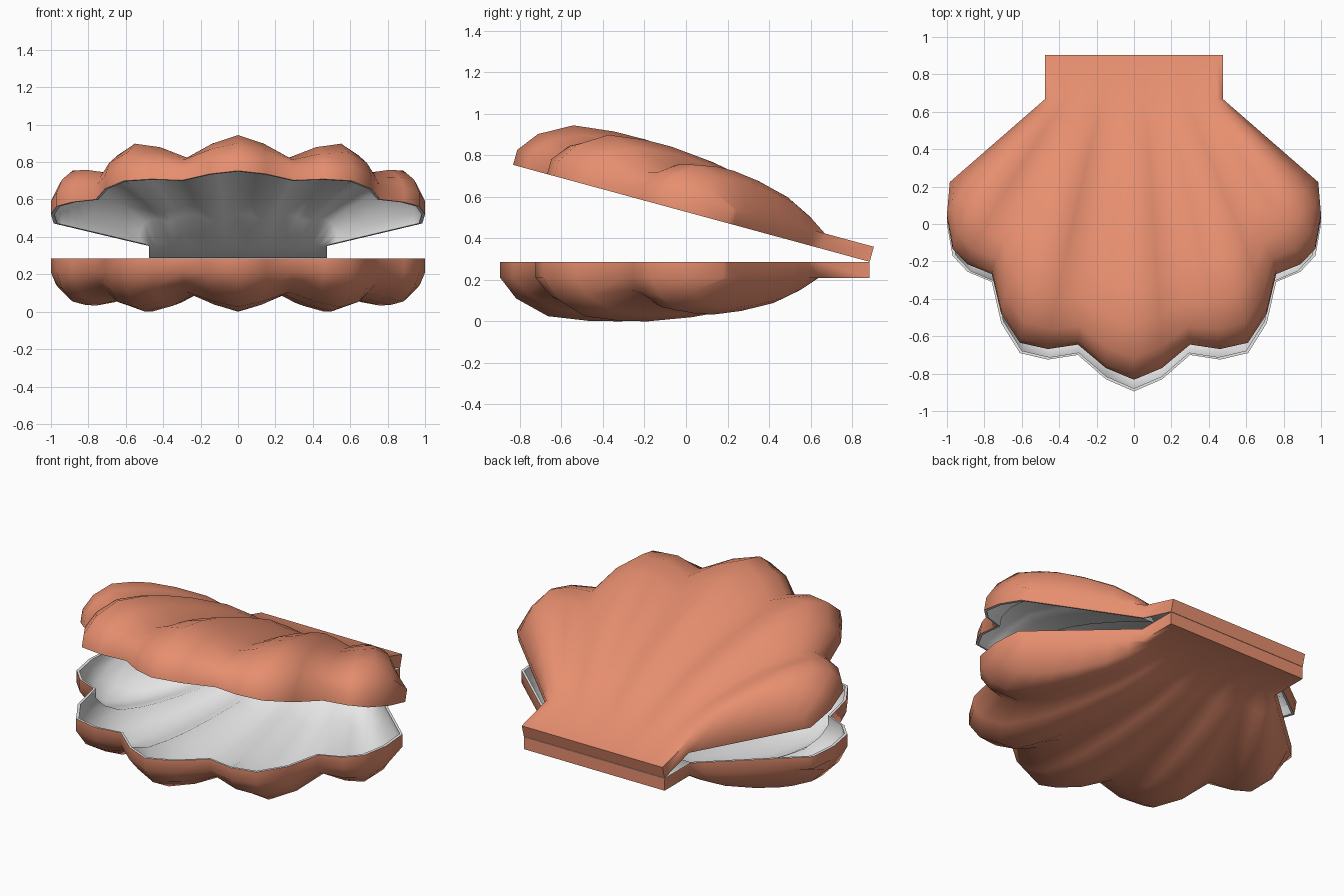
import bpy, bmesh, math

if "Cube" in bpy.data.objects:
    bpy.data.objects.remove(bpy.data.objects["Cube"])

RIM, FLOOR, HINGE_Y, BACK_Y = 0.285, 0.21, 0.64, 0.885
OPEN = math.radians(15.2)

# Half fan of ribs: rim x, rim y, hinge x, bulge amount
RIBS = [(0, -.895, 0, 1), (.15, -.83, .06, .83), (.30, -.70, .12, .57),
        (.46, -.725, .17, .85), (.61, -.69, .22, 1), (.71, -.53, .27, .85),
        (.76, -.31, .32, .60), (.89, -.255, .36, .76), (.97, -.17, .40, .84),
        (1.0, 0, .44, .68), (.985, .18, .475, 0)]
# Bulge profile from hinge to rim: position along rib, depth
PROFILE = [(0, 0), (.12, .075), (.27, .145), (.46, .19), (.62, .21),
           (.72, .208), (.85, .185), (.95, .10), (1, 0)]


def material(name, rgb):
    m = bpy.data.materials.new(name)
    m.diffuse_color = (*rgb, 1)
    m.use_nodes = True
    m.node_tree.nodes["Principled BSDF"].inputs["Base Color"].default_value = m.diffuse_color
    return m


coral = material("coral_shell", (.80, .275, .16))
pearl = material("pearl_inside", (.80, .80, .80))


def grid_points(inner):
    """Rows from hinge back to rim, one column per rib, closed by rim columns."""
    half = RIBS + [RIBS[-1]]
    cols = [(-1, i) for i in range(len(half) - 1, 0, -1)]
    cols += [(1, i) for i in range(len(half))]
    rows = [(None, RIM), (None, RIM if inner else FLOOR)] + PROFILE + [(1, None)]
    k = 0.982 if inner else 1.0
    pts = []
    for t, d in rows:
        line = []
        for side, i in cols:
            px, py, sx, amp = half[i]
            if t is None:
                x, y, z = sx, BACK_Y, d
            else:
                x, y = sx + (px - sx) * t, HINGE_Y + (py - HINGE_Y) * t
                z = RIM if d is None else FLOOR - d * amp
                if inner and d is not None:
                    z = RIM if t == 0 else z + 0.02
            if i == len(half) - 1:
                z = RIM
            line.append((side * x * k, y * k, z))
        pts.append(line)
    return pts


def shell(name, upper):
    def place(p):
        x, y, z = p
        if not upper:
            return p
        dy, dz = y - BACK_Y, RIM - z
        return (x, BACK_Y + dy * math.cos(OPEN) + dz * math.sin(OPEN),
                RIM + 0.002 - dy * math.sin(OPEN) + dz * math.cos(OPEN))

    bm = bmesh.new()
    loops = []
    # Outer ribbed skin, then inner lining
    for inner in (False, True):
        g = [[bm.verts.new(place(p)) for p in line] for line in grid_points(inner)]
        R, C = len(g), len(g[0])
        for r in range(R - 1):
            for c in range(C - 1):
                f = bm.faces.new((g[r][c], g[r][c + 1], g[r + 1][c + 1], g[r + 1][c]))
                f.material_index = int(inner)
        loops.append(g[0][:-1] + [g[r][-1] for r in range(R - 1)]
                     + g[-1][:0:-1] + [g[r][0] for r in range(R - 1, 0, -1)])
    # Thin lip joining both skins
    a, b = loops
    for i in range(len(a)):
        j = (i + 1) % len(a)
        bm.faces.new((a[i], a[j], b[j], b[i])).material_index = 1
    bmesh.ops.remove_doubles(bm, verts=bm.verts, dist=0.0005)
    bmesh.ops.recalc_face_normals(bm, faces=bm.faces)
    me = bpy.data.meshes.new(name)
    bm.to_mesh(me)
    bm.free()
    me.materials.append(coral)
    me.materials.append(pearl)
    ob = bpy.data.objects.new(name, me)
    bpy.context.collection.objects.link(ob)
    bpy.ops.object.select_all(action='DESELECT')
    ob.select_set(True)
    bpy.context.view_layer.objects.active = ob
    bpy.ops.object.shade_smooth_by_angle(angle=math.radians(58))


shell("lower_shell", False)
shell("upper_shell", True)
